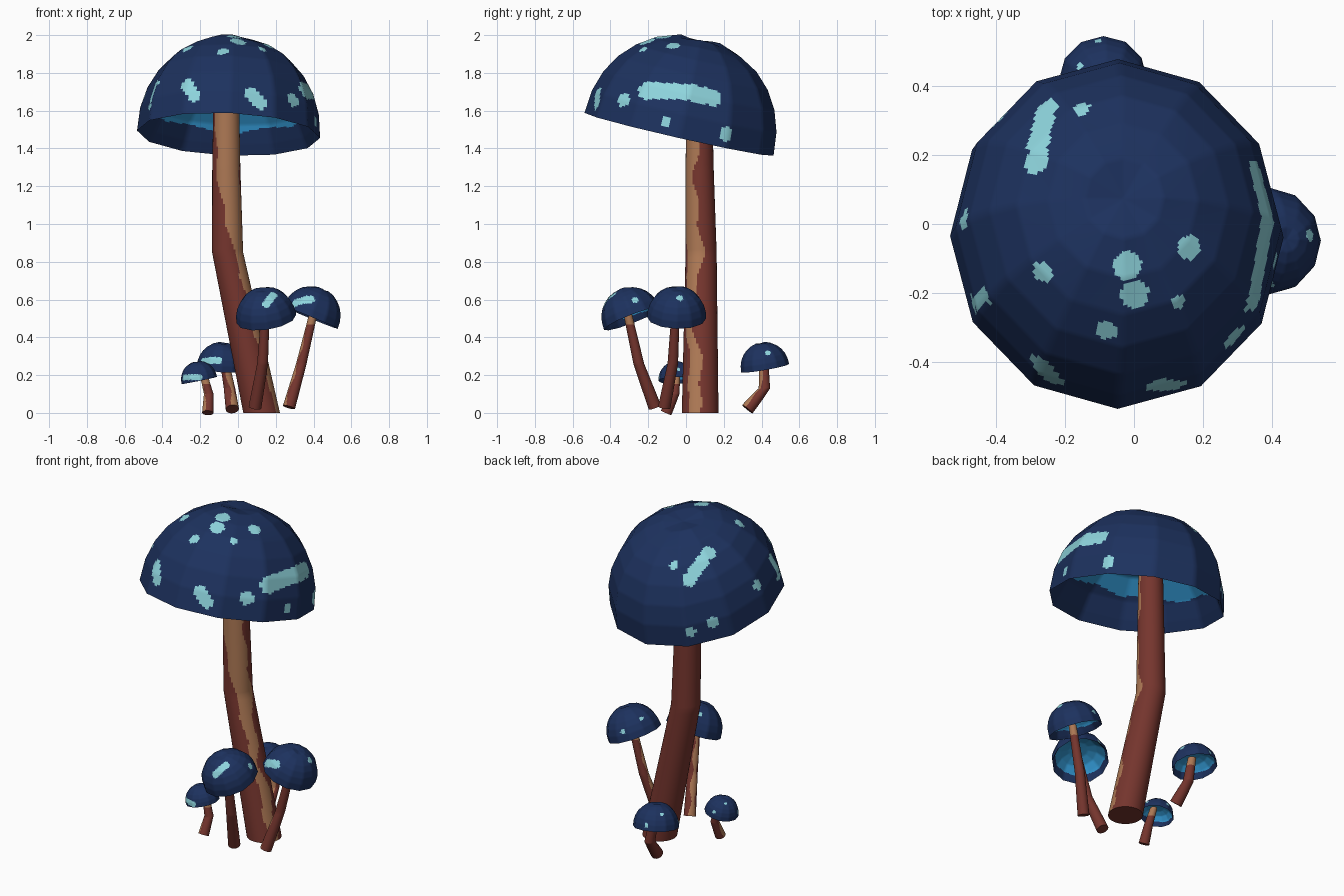
import bpy, bmesh, math
from mathutils import Vector

if "Cube" in bpy.data.objects:
    bpy.data.objects.remove(bpy.data.objects["Cube"])


def material(name, rgb):
    m = bpy.data.materials.new(name)
    m.diffuse_color = (*rgb, 1)
    m.use_nodes = True
    m.node_tree.nodes["Principled BSDF"].inputs["Base Color"].default_value = m.diffuse_color
    return m


NAVY = material("navy_cap", (0.012, 0.031, 0.112))
CYAN = material("pale_cyan_spot", (0.27, 0.66, 0.72))
BLUE = material("bright_blue_gills", (0.03, 0.29, 0.60))
RED = material("red_brown_stem", (0.18, 0.036, 0.027))
TAN = material("tan_stem", (0.42, 0.19, 0.09))
UP = Vector((0, 0, 1))
SIDES = 12


def finish(name, bm, mats):
    mesh = bpy.data.meshes.new(name)
    bm.to_mesh(mesh)
    bm.free()
    for m in mats:
        mesh.materials.append(m)
    mesh.polygons.foreach_set("use_smooth", [True] * len(mesh.polygons))
    mesh.set_sharp_from_angle(angle=math.radians(50))
    ob = bpy.data.objects.new(name, mesh)
    bpy.context.collection.objects.link(ob)
    return ob


def skin(bm, rings):
    """Bridge neighbouring rings; a ring of one vertex becomes a fan."""
    bands = []
    for a, b in zip(rings, rings[1:]):
        band = []
        n = max(len(a), len(b))
        for i in range(n):
            j = (i + 1) % n
            if len(b) == 1:
                band.append(bm.faces.new((a[i], a[j], b[0])))
            elif len(a) == 1:
                band.append(bm.faces.new((a[0], b[j], b[i])))
            else:
                band.append(bm.faces.new((a[i], a[j], b[j], b[i])))
        bands.append(band)
    return bands


def cap(name, center, axis, size, spots, cuts, gill=.2):
    """Tilted 12-sided dome shell, hollow below, with painted spots."""
    center = Vector(center)
    axis = Vector(axis).normalized()
    rot = UP.rotation_difference(axis)
    inner = [(0, .60), (.35, .59), (.65, .49), (.85, .28), (.94, .1)]
    outer = [(math.cos(k * .225) ** .95, math.sin(k * .225) ** .95) for k in range(7)]
    bm = bmesh.new()
    rings = []
    for r, h in inner + outer + [(0, .955)]:
        ring = []
        for i in range(SIDES if r > 0 else 1):
            a = math.tau * i / SIDES
            # slight crinkle around the crown
            bump = .014 * math.sin(3 * a + 1) if h > .9 and r > 0 else 0
            p = Vector((size[0] * r * math.cos(a), size[1] * r * math.sin(a),
                        size[2] * (h + bump)))
            ring.append(bm.verts.new(center + rot @ p))
        rings.append(ring)
    for band in skin(bm, rings)[:len(inner)]:
        for f in band:
            f.material_index = 2
    bmesh.ops.recalc_face_normals(bm, faces=bm.faces[:])
    bmesh.ops.subdivide_edges(bm, edges=bm.edges[:], cuts=cuts, use_grid_fill=True)
    # spots: direction from the centre and angular radius
    dirs = [(Vector(s[:3]).normalized(), math.cos(s[3])) for s in spots]
    for f in bm.faces:
        d = f.calc_center_median() - center
        if f.material_index == 2:
            # gills are blue above a wavy line, navy lip below
            wave = .02 * math.sin(7 * math.atan2(d.y, d.x))
            if d.dot(axis) / size[2] < gill + wave - .08 * d.y / size[1]:
                f.material_index = 0
        elif any(d.normalized().dot(v) > c for v, c in dirs):
            f.material_index = 1
    return finish(name, bm, [NAVY, CYAN, BLUE])


def stem(name, path, r0, r1, tan_rule, level=False):
    """Tapered tube along a path; tan_rule(azimuth, z) picks tan faces."""
    pts = [Vector(p) for p in path]
    low, high = pts[0].z, pts[-1].z
    rows, around = 30, 4 * SIDES
    bm = bmesh.new()
    rings = []
    for a, b in zip(pts, pts[1:]):
        for k in range(rows + (b is pts[-1])):
            p = a.lerp(b, k / rows)
            r = r0 + (r1 - r0) * (p.z - low) / (high - low)
            # base is square to the path, blending to level rings at the kink
            w = 0 if level or a is not pts[0] else 1 - k / rows
            q = UP.rotation_difference(UP.lerp((b - a).normalized(), w).normalized())
            rings.append([bm.verts.new(p + q @ Vector((r * math.cos(t), r * math.sin(t), 0)))
                          for t in [math.tau * i / around for i in range(around)]])
    for ring, band in zip(rings, skin(bm, rings)):
        core = sum((v.co for v in ring), Vector()) / around
        for f in band:
            c = f.calc_center_median()
            az = math.degrees(math.atan2(c.y - core.y, c.x - core.x))
            f.material_index = int(tan_rule(az, c.z))
    bm.faces.new(rings[0])
    bm.faces.new(rings[-1])
    bmesh.ops.recalc_face_normals(bm, faces=bm.faces[:])
    return finish(name, bm, [RED, TAN])


# main mushroom
def main_tan(az, z):
    low = -48 if z < .6 else -48 - 95 * (z - .6) / .85
    wob = 9 * math.sin(9 * z) + 7 * math.sin(23 * z + 1)
    return low + wob < az < -8 + 1.5 * wob


def arc(start, end, radius, n=6):
    """Row of spots that merge into a stripe."""
    a, b = Vector(start), Vector(end)
    return [(*a.lerp(b, k / (n - 1)), radius) for k in range(n)]


spots = arc((-.22, .21, .38), (-.2, .36, .28), .08, 4)
spots += arc((.42, .18, .2), (.40, -.17, .23), .1, 8)
spots += arc((-.18, -.41, .2), (-.22, -.37, .26), .07, 3)
spots += arc((.12, -.42, .21), (.16, -.42, .16), .075, 3)
spots += arc((-.4, -.18, .28), (-.43, -.2, .15), .05, 4)
spots += [
    (-.1, .36, .34, .05), (.2, -.03, .45, .07), (.03, -.08, .49, .08),
    (.05, -.16, .47, .08), (-.21, -.1, .44, .06), (-.03, -.26, .42, .06),
    (.17, -.18, .43, .045), (.34, -.29, .18, .08),
    (-.45, .05, .2, .06), (.4, .24, 0, .08), (.46, -.07, .07, .06),
    (-.35, .35, .05, .07), (-.25, .42, 0, .06),
]
cap("main_cap", (-.05, -.037, 1.475), (.04, .22, .97), (.485, .513, .522), spots, 11, .29)
stem("main_stem",
     [(.125, .075, 0), (-.055, .08, .85), (-.062, .072, 1.3), (-.062, .07, 1.775)],
     .097, .066, main_tan, level=True)


# small mushrooms: the stripe is a row of spots on the front of each cap
def small_mushroom(name, center, axis, radius, stripe, path, r0, tan_mid):
    row = stripe + [(.75, .1, .6, .11), (-.5, .3, .8, .08), (-.1, .85, .4, .1)]
    cap(name + "_small_cap", center, axis, (radius, radius, radius * 1.06), row, 6)
    top = path[-1][2]

    def rule(az, z):
        off = abs((az - tan_mid + 180) % 360 - 180)
        return off < 32 + 15 * math.sin(40 * z) or z > top - .06
    stem(name + "_small_stem", path, r0, r0 * .66, rule)


small_mushroom("front", (.15, -.285, .498), (-.14, -.36, .92), .16,
               arc((0, -.85, .45), (.22, -.6, .75), .13),
               [(.09, -.165, .03), (.13, -.25, .26), (.145, -.31, .53)], .034, 150)
small_mushroom("right", (.383, -.05, .505), (.38, .03, .92), .157,
               arc((-.55, -.7, .5), (0, -.75, .58), .15),
               [(.27, -.115, .03), (.335, -.07, .26), (.4, -.055, .53)], .033, 195)
small_mushroom("back", (-.09, .419, .237), (.08, -.17, .98), .129,
               arc((-.75, -.6, .27), (-.1, -.95, .32), .15),
               [(-.03, .325, .02), (-.045, .415, .13), (-.075, .412, .29)], .035, -60)
small_mushroom("left", (-.205, -.05, .172), (-.2, -.03, .98), .096,
               arc((-.85, -.5, .15), (0, -.95, .17), .17),
               [(-.16, -.105, 0), (-.155, -.06, .1), (-.185, -.05, .215)], .03, 200)
